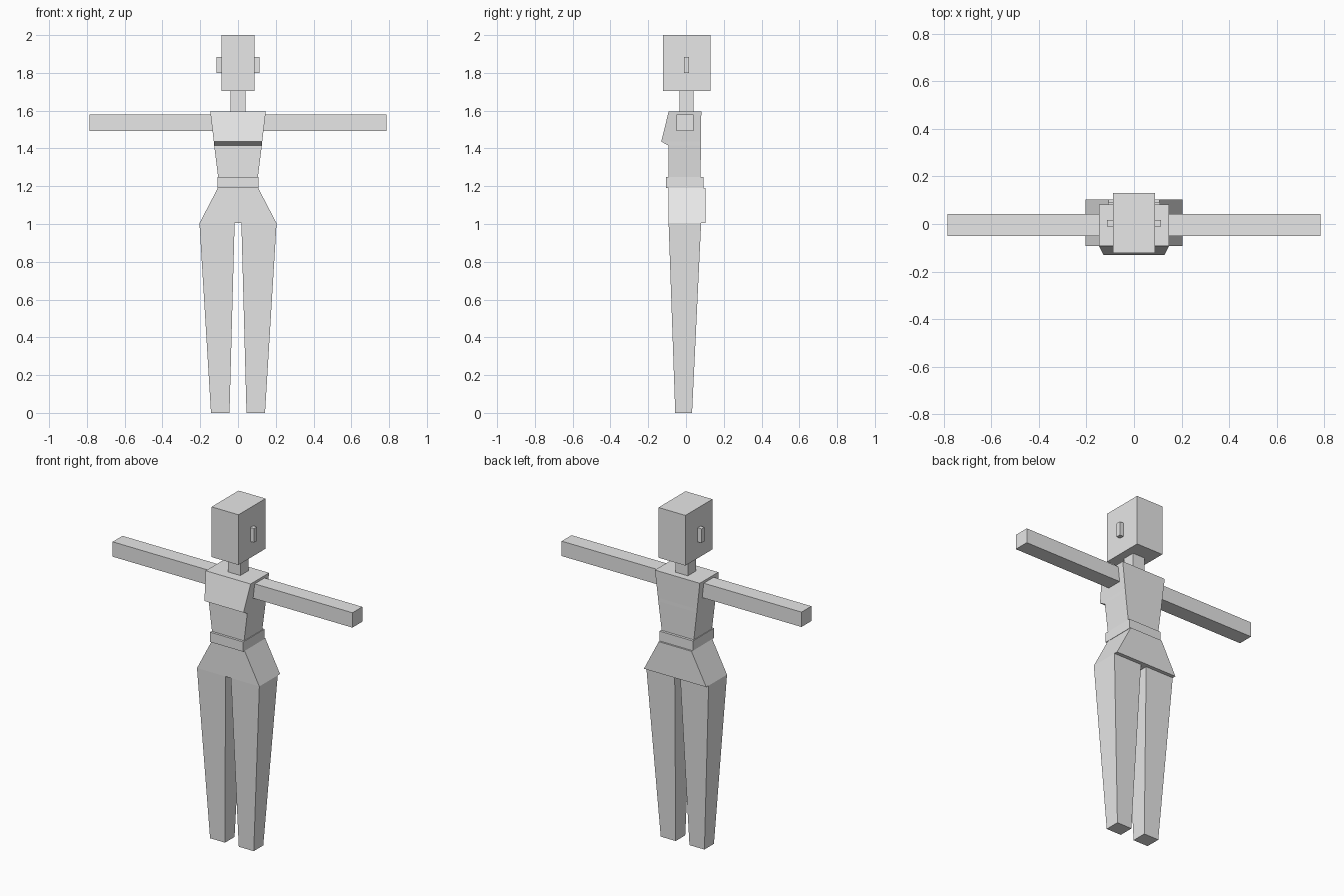
import bpy
import bmesh

cube = bpy.data.objects.get("Cube")
if cube:
    bpy.data.objects.remove(cube, do_unlink=True)

# Single plain grey
GREY = (0.8, 0.8, 0.8, 1.0)
grey = bpy.data.materials.new("plain_grey")
grey.use_nodes = True
grey.diffuse_color = GREY
grey.node_tree.nodes["Principled BSDF"].inputs["Base Color"].default_value = GREY


def loft(name, rings, mirror=False):
    """Flat-sided solid through rectangles (z, x0, x1, y0, y1), bottom to top."""
    bm = bmesh.new()
    loops = [[bm.verts.new(p) for p in
              ((x0, y0, z), (x1, y0, z), (x1, y1, z), (x0, y1, z))]
             for z, x0, x1, y0, y1 in rings]
    bm.faces.new(loops[0][::-1])
    bm.faces.new(loops[-1])
    for a, b in zip(loops, loops[1:]):
        for i in range(4):
            j = (i + 1) % 4
            bm.faces.new((a[i], a[j], b[j], b[i]))
    if mirror:
        for v in bm.verts:
            v.co.x = -v.co.x
        bmesh.ops.reverse_faces(bm, faces=bm.faces)
    bmesh.ops.recalc_face_normals(bm, faces=bm.faces)
    mesh = bpy.data.meshes.new(name)
    bm.to_mesh(mesh)
    bm.free()
    mesh.materials.append(grey)
    obj = bpy.data.objects.new(name, mesh)
    bpy.context.collection.objects.link(obj)
    return obj


def box(name, x0, x1, y0, y1, z0, z1, mirror=False):
    return loft(name, [(z0, x0, x1, y0, y1), (z1, x0, x1, y0, y1)], mirror)


# Head and neck
box("head", -0.088, 0.088, -0.121, 0.131, 1.703, 2.0)
box("neck", -0.04, 0.04, -0.035, 0.04, 1.595, 1.703)

# Torso, with the chest sloping out and stepping back in underneath
loft("torso", [
    (1.248, -0.105, 0.105, -0.093, 0.077),
    (1.415, -0.126, 0.126, -0.093, 0.079),
    (1.436, -0.128, 0.128, -0.131, 0.079),
    (1.595, -0.147, 0.147, -0.092, 0.081),
])

# Waistband and hips
box("waistband", -0.109, 0.109, -0.107, 0.092, 1.19, 1.248)
loft("hips", [
    (1.004, -0.204, 0.204, -0.092, 0.102),
    (1.19, -0.107, 0.107, -0.092, 0.102),
])

# Paired parts
for side, flip in (("left", False), ("right", True)):
    box(side + "_ear", 0.088, 0.113, -0.011, 0.016, 1.80, 1.883, flip)
    box(side + "_arm", 0.12, 0.785, -0.051, 0.041, 1.492, 1.58, flip)
    loft(side + "_leg", [
        (0.0, 0.045, 0.143, -0.057, 0.032),
        (1.004, 0.018, 0.204, -0.092, 0.08),
    ], flip)
